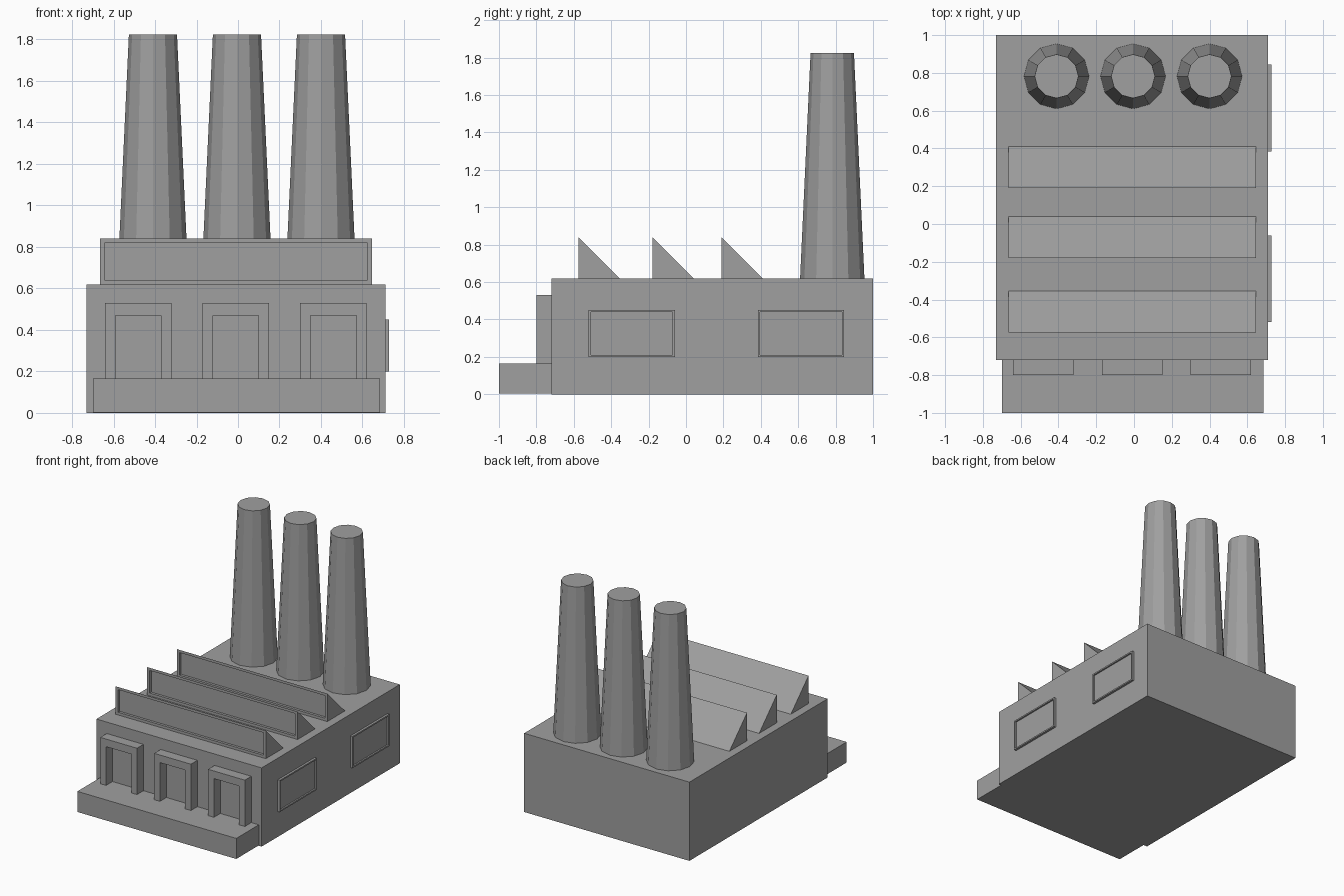
import bpy
import bmesh

cube = bpy.data.objects.get("Cube")
if cube:
    bpy.data.objects.remove(cube, do_unlink=True)

# One plain grey for the whole building
grey = bpy.data.materials.new("concrete_grey")
grey.use_nodes = True
color = (0.35, 0.35, 0.35, 1)
grey.diffuse_color = color
grey.node_tree.nodes["Principled BSDF"].inputs["Base Color"].default_value = color


def finish(name, bm):
    bmesh.ops.recalc_face_normals(bm, faces=bm.faces)
    mesh = bpy.data.meshes.new(name)
    bm.to_mesh(mesh)
    bm.free()
    mesh.materials.append(grey)
    obj = bpy.data.objects.new(name, mesh)
    bpy.context.collection.objects.link(obj)
    return obj


def prism(name, profile, offset):
    """Extrude a closed profile of 3D points along an offset."""
    bm = bmesh.new()
    face = bm.faces.new([bm.verts.new(p) for p in profile])
    ext = bmesh.ops.extrude_face_region(bm, geom=[face], use_keep_orig=True)
    moved = [v for v in ext["geom"] if isinstance(v, bmesh.types.BMVert)]
    bmesh.ops.translate(bm, verts=moved, vec=offset)
    return finish(name, bm)


def box(name, x0, x1, y0, y1, z0, z1):
    base = [(x0, y0, z0), (x1, y0, z0), (x1, y1, z0), (x0, y1, z0)]
    return prism(name, base, (0, 0, z1 - z0))


def inset_face(obj, axis, sign, thickness, depth):
    """Sink a panel into the face that looks along the given axis."""
    bm = bmesh.new()
    bm.from_mesh(obj.data)
    bm.normal_update()
    face = max(bm.faces, key=lambda f: f.normal[axis] * sign)
    bmesh.ops.inset_region(bm, faces=[face], thickness=thickness)
    ext = bmesh.ops.extrude_discrete_faces(bm, faces=[face])
    shift = [0, 0, 0]
    shift[axis] = -sign * depth
    bmesh.ops.translate(bm, verts=ext["faces"][0].verts, vec=shift)
    bm.to_mesh(obj.data)
    bm.free()


# Main hall and front loading platform
wall = 0.71
roof = 0.62
front = -0.72
deck = 0.165
box("main_hall", -0.73, wall, front, 1, 0, roof)
box("loading_platform", -0.70, 0.685, -1, front, 0.003, deck)

# Sawtooth roof lights with glazing sunk into the upright front
for i, y in enumerate((-0.575, -0.18, 0.19)):
    profile = [(-0.665, y, roof), (-0.665, y + 0.22, roof), (-0.665, y, 0.84)]
    tooth = prism(f"roof_sawtooth_{i + 1}", profile, (1.31, 0, 0))
    inset_face(tooth, 1, -1, 0.03, 0.02)

# Door surrounds standing on the platform
for i, x in enumerate((-0.48, -0.01, 0.46)):
    outline = [(-0.16, deck), (-0.16, 0.53), (0.16, 0.53), (0.16, deck),
               (0.11, deck), (0.11, 0.47), (-0.11, 0.47), (-0.11, deck)]
    prism(f"door_surround_{i + 1}",
          [(x + px, front, pz) for px, pz in outline], (0, -0.08, 0))

# Framed windows on the left wall
for i, y in enumerate((-0.52, 0.385)):
    window = box(f"side_window_{i + 1}", wall, 0.728, y, y + 0.46, 0.20, 0.45)
    inset_face(window, 0, 1, 0.016, 0.012)

# Tapered chimneys along the back
for i, x in enumerate((-0.41, -0.005, 0.40)):
    bm = bmesh.new()
    bmesh.ops.create_cone(bm, cap_ends=True, segments=12,
                          radius1=0.172, radius2=0.116, depth=1.825 - roof)
    bmesh.ops.translate(bm, verts=bm.verts, vec=(x, 0.782, (roof + 1.825) / 2))
    finish(f"chimney_{i + 1}", bm)
